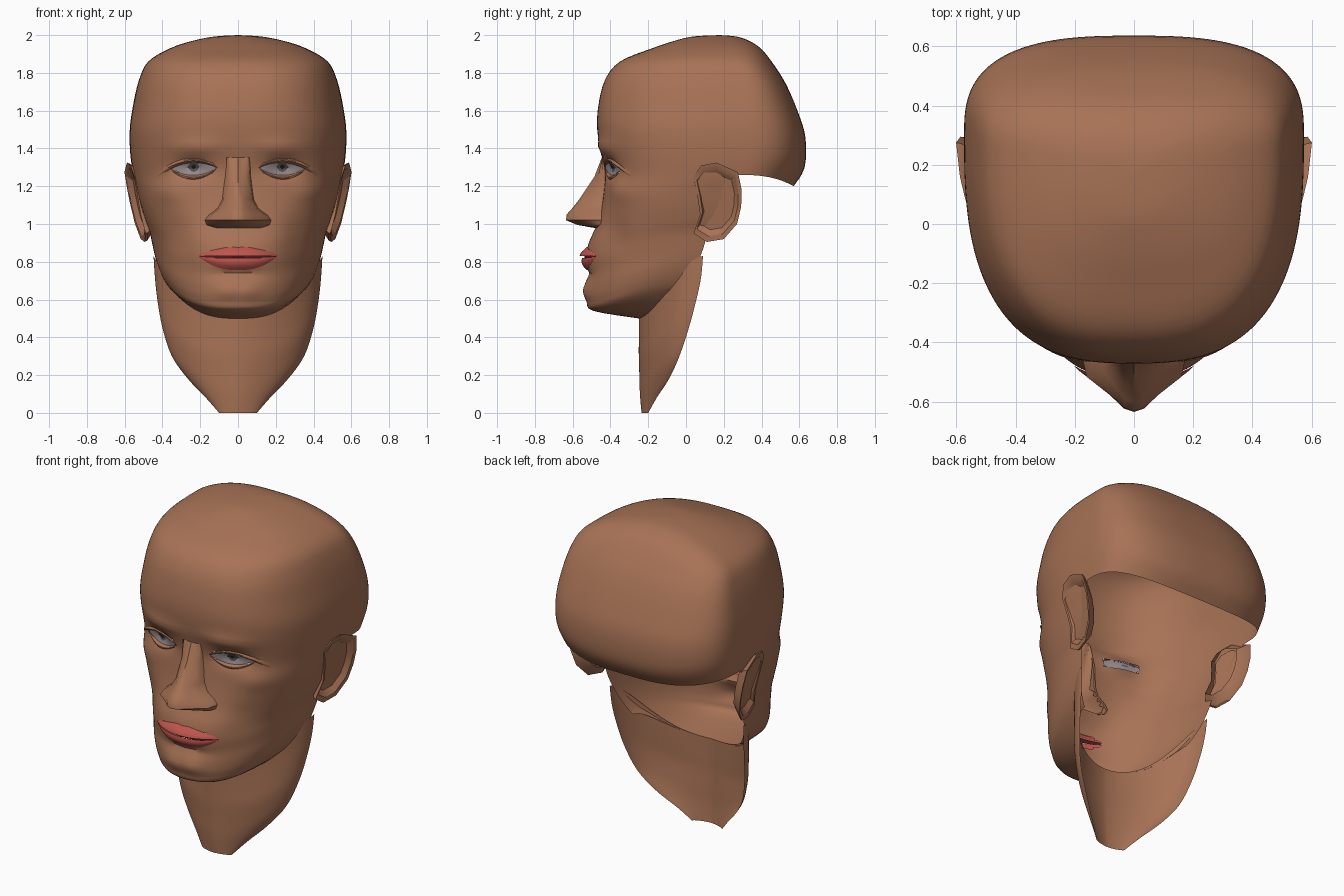
import bpy, bmesh, math
from mathutils import Vector
from mathutils.bvhtree import BVHTree

if "Cube" in bpy.data.objects:
    bpy.data.objects.remove(bpy.data.objects["Cube"])


def material(name, rgb):
    m = bpy.data.materials.new(name)
    m.use_nodes = True
    m.diffuse_color = (*rgb, 1)
    bsdf = m.node_tree.nodes["Principled BSDF"]
    bsdf.inputs["Base Color"].default_value = (*rgb, 1)
    bsdf.inputs["Roughness"].default_value = 0.8
    return m


SKIN = material("brown skin", (0.39, 0.17, 0.092))
LIP = material("lip red", (0.52, 0.09, 0.075))
MOUTH = material("mouth dark red", (0.07, 0.012, 0.012))
EYE = material("eye grey", (0.31, 0.26, 0.28))
IRIS = material("iris grey brown", (0.10, 0.085, 0.085))
PUPIL = material("pupil dark", (0.02, 0.015, 0.015))


def finish(name, bm, mat, angle=35):
    bmesh.ops.remove_doubles(bm, verts=bm.verts, dist=0.0005)
    bmesh.ops.recalc_face_normals(bm, faces=bm.faces)
    me = bpy.data.meshes.new(name)
    bm.to_mesh(me)
    bm.free()
    me.materials.append(mat)
    ob = bpy.data.objects.new(name, me)
    bpy.context.collection.objects.link(ob)
    bpy.ops.object.select_all(action='DESELECT')
    ob.select_set(True)
    bpy.context.view_layer.objects.active = ob
    bpy.ops.object.shade_smooth_by_angle(angle=math.radians(angle))


def skin_rows(bm, rows, closed=False):
    """Join rows of points with quads."""
    vr = [[bm.verts.new(p) for p in r] for r in rows]
    n = len(rows[0])
    for a, b in zip(vr, vr[1:]):
        for i in range(n if closed else n - 1):
            j = (i + 1) % n
            bm.faces.new((a[i], a[j], b[j], b[i]))
    return vr


def smooth_rows(keys, steps=4):
    """Pass a smooth curve through each column of the key rows."""
    out = []
    for i in range(len(keys) - 1):
        p0, p1, p2 = keys[max(i - 1, 0)], keys[i], keys[i + 1]
        p3 = keys[min(i + 2, len(keys) - 1)]
        for s in range(steps):
            t = s / steps
            out.append([0.5 * (2 * b + (c - a) * t + (2 * a - 5 * b + 4 * c - d) * t * t
                               + (3 * b - a - 3 * c + d) * t ** 3)
                        for a, b, c, d in zip(p0, p1, p2, p3)])
    return out + [list(keys[-1])]


# Head sections: front z, side z, front y, half width, side y, squareness
HEAD = [
    (2.00, 2.00, 0.18, 0.0, 0.18, 2.0), (1.993, 1.993, 0.04, 0.12, 0.19, 2.2),
    (1.97, 1.97, -0.06, 0.24, 0.20, 2.4), (1.93, 1.93, -0.18, 0.36, 0.22, 2.6),
    (1.86, 1.86, -0.35, 0.475, 0.25, 2.7), (1.76, 1.76, -0.43, 0.525, 0.28, 2.7),
    (1.62, 1.62, -0.465, 0.557, 0.30, 2.7), (1.50, 1.50, -0.47, 0.573, 0.30, 2.75),
    (1.38, 1.38, -0.45, 0.571, 0.30, 2.75), (1.27, 1.26, -0.43, 0.555, 0.27, 2.75),
    (1.18, 1.18, -0.435, 0.535, 0.21, 2.75), (1.08, 1.10, -0.45, 0.515, 0.17, 2.65),
    (0.99, 1.02, -0.475, 0.49, 0.13, 2.45), (0.90, 0.96, -0.515, 0.468, 0.11, 2.25),
    (0.82, 0.90, -0.53, 0.455, 0.10, 2.15), (0.74, 0.84, -0.525, 0.442, 0.08, 2.1),
    (0.66, 0.78, -0.53, 0.425, 0.055, 2.1), (0.59, 0.72, -0.525, 0.40, 0.03, 2.1),
    (0.54, 0.67, -0.49, 0.37, 0.01, 2.05), (0.50, 0.65, -0.25, 0.35, 0.0, 1.8)]
# Neck sections in the same terms
NECK = [
    (0.50, 0.83, -0.25, 0.447, 0.09, 1.7), (0.45, 0.72, -0.25, 0.44, 0.08, 1.7),
    (0.38, 0.60, -0.25, 0.427, 0.055, 1.7), (0.30, 0.45, -0.25, 0.40, 0.015, 1.7),
    (0.20, 0.30, -0.247, 0.35, -0.035, 1.6), (0.12, 0.18, -0.245, 0.265, -0.09, 1.6),
    (0.05, 0.08, -0.24, 0.17, -0.155, 1.6), (0.0, 0.0, -0.235, 0.10, -0.20, 1.6)]
# Back of the skull for the first ten sections: rear y, rear z
BACK = [(0.18, 2.0), (0.27, 1.992), (0.34, 1.967), (0.40, 1.925), (0.457, 1.855),
        (0.527, 1.745), (0.59, 1.60), (0.632, 1.46), (0.628, 1.30), (0.57, 1.20)]
# Relief on the face: x, z, spread x, spread z, push in y (mirrored)
RELIEF = [(0.24, 1.295, 0.09, 0.045, 0.045), (0.22, 1.41, 0.15, 0.035, -0.02),
          (0.38, 1.17, 0.09, 0.06, -0.02), (0.32, 0.92, 0.08, 0.10, 0.022),
          (0.05, 0.735, 0.09, 0.022, 0.018), (0.05, 0.645, 0.08, 0.04, -0.018)]
# Nose: height, ridge y, ridge half width, base half width
NOSE = [(1.38, -0.435, 0.03, 0.06), (1.25, -0.485, 0.022, 0.07), (1.13, -0.565, 0.025, 0.085),
        (1.08, -0.605, 0.03, 0.11), (1.05, -0.632, 0.035, 0.155), (1.02, -0.635, 0.035, 0.178),
        (0.995, -0.575, 0.035, 0.17), (0.98, -0.49, 0.03, 0.13)]


def relief(x, z):
    return sum(d * math.exp(-((abs(x) - cx) / sx) ** 2 - ((z - cz) / sz) ** 2)
               for cx, cz, sx, sz, d in RELIEF)


def arc(w, yc, yend, zc, zend, n, lift, cols=68):
    """Half ring from one side, round the middle, to the other side."""
    pts = []
    for i in range(cols + 1):
        a = math.pi * (i / cols - 0.5)
        s, c = math.sin(a), max(math.cos(a), 0.0)
        if i in (0, cols):
            c = 0.0
        x = math.copysign(w * abs(s) ** (2 / n), s)
        pts.append((x, yc + (yend - yc) * c ** (2 / n), zend + (zc - zend) * abs(s) ** lift))
    return pts


def opening(f):
    """True where the eyes, the mouth or the nose replace the skin."""
    p = f.calc_center_median()
    x, z = abs(p.x), p.z
    if p.y > -0.2:
        return False
    if ((x - 0.235) / 0.105) ** 2 + ((z - 1.296) / 0.032) ** 2 < 1:
        return True
    if (x / 0.18) ** 2 + ((z - 0.822) / 0.047) ** 2 < 1:
        return True
    for (z1, _, _, w1), (z0, _, _, w0) in zip(NOSE, NOSE[1:]):
        if max(z0, 0.995) <= z <= min(z1, 1.34):
            return x < w0 + (w1 - w0) * (z - z0) / (z1 - z0) - 0.02
    return False


# Open head shell: face and jaw in front, skull behind
bm = bmesh.new()
sections = smooth_rows(HEAD)
front = []
for zf, zb, yf, w, yb, n in sections:
    ring = arc(w, yb, yf, zb, zf, n, 3)
    front.append([(x, y + (relief(x, z) if y < 0 else 0), z) for x, y, z in ring])
skin_rows(bm, front)
skin_rows(bm, [arc(s[3], s[4], y, s[1], z, 2.8, 2)
               for s, (y, z) in zip(sections, smooth_rows(BACK))])
bm.normal_update()
surface = BVHTree.FromBMesh(bm)
bmesh.ops.delete(bm, geom=[f for f in bm.faces if opening(f)], context='FACES')
finish("head", bm, SKIN, 40)

# Open neck shell tucked under the jaw
bm = bmesh.new()
skin_rows(bm, [arc(w, yb, yf, zb, zf, n, 3) for zf, zb, yf, w, yb, n in smooth_rows(NECK)])
finish("neck", bm, SKIN, 40)


def face_y(x, z):
    hit = surface.ray_cast(Vector((x, -2, z)), Vector((0, 1, 0)))[0]
    return hit.y if hit else -0.3


# Nose
bm = bmesh.new()
nose = []
for z, y, rw, bw in NOSE:
    base = face_y(bw, z) + 0.01
    side = [(bw, base), (bw * 0.9, base + (y - base) * 0.4),
            (rw + bw * 0.25, base + (y - base) * 0.72), (rw, y + 0.012)]
    nose.append([(-x, q, z) for x, q in side] + [(0, y, z)]
                + [(x, q, z) for x, q in reversed(side)])
skin_rows(bm, nose)
finish("nose", bm, SKIN, 45)


def hump(u):
    return max(math.sin(math.pi * u), 0.0) ** 0.75


def swell(v):
    return math.sin(math.pi * v)


def patch(name, mat, x0, x1, top, bottom, off, bulge=0.0, shape=swell, nx=16, nz=4):
    """Thin plate that follows the face between two edge curves of u = 0..1."""
    bm = bmesh.new()
    rows = []
    for i in range(nx + 1):
        u = i / nx
        x = x0 + (x1 - x0) * u
        row = []
        for k in range(nz + 1):
            v = k / nz
            z = bottom(u) + (top(u) - bottom(u)) * v
            row.append((x, face_y(x, z) - off - bulge * shape(v) * hump(u), z))
        rows.append(row)
    skin_rows(bm, rows)
    finish(name, bm, mat)


# Eyes with irises, pupils and lids
for side, s in (("left", 1), ("right", -1)):
    patch(side + "_eye", EYE, s * 0.12, s * 0.35,
          lambda u: 1.297 + 0.038 * hump(u), lambda u: 1.295 - 0.038 * hump(u), 0.006, 0.008)
    for part, mat, r, off in (("iris", IRIS, 0.030, 0.016), ("pupil", PUPIL, 0.013, 0.021)):
        patch(side + "_" + part, mat, s * (0.235 - r), s * (0.235 + r),
              lambda u: 1.303 + 0.9 * r * hump(u), lambda u: 1.303 - 0.9 * r * hump(u),
              off, 0.002, nx=8)
    patch(side + "_upper_lid", SKIN, s * 0.11, s * 0.42,
          lambda u: 1.30 + 0.062 * hump(u) - 0.03 * u, lambda u: 1.295 + 0.036 * hump(u) - 0.045 * u * u,
          0.007, 0.018)
    patch(side + "_lower_lid", SKIN, s * 0.115, s * 0.36,
          lambda u: 1.295 - 0.036 * hump(u), lambda u: 1.293 - 0.057 * hump(u), 0.006, 0.01)


# Lips, fullest where they meet, with a dark line between them
def off_centre(u):
    return abs(2 * u - 1)


patch("upper_lip", LIP, -0.205, 0.205,
      lambda u: 0.834 + 0.052 * (1 - off_centre(u)) ** 0.6 - 0.010 * max(0, 1 - 5 * off_centre(u)),
      lambda u: 0.832 - 0.001 * hump(u), 0.004, 0.030,
      lambda v: math.cos(math.pi / 2 * v), 24)
patch("lower_lip", LIP, -0.20, 0.20, lambda u: 0.826 - 0.007 * hump(u),
      lambda u: 0.822 - 0.066 * (1 - off_centre(u) ** 2.5), 0.004, 0.020,
      lambda v: math.sin(math.pi * 0.7 * v), 24)
patch("mouth_line", MOUTH, -0.205, 0.205, lambda u: 0.835 + 0.004 * hump(u),
      lambda u: 0.824 - 0.012 * hump(u), 0.004, 0.004, nx=24, nz=2)

# Ears: rim outline in y, z with a hollow bowl
EAR = [(0.04, 1.25), (0.08, 1.31), (0.16, 1.325), (0.275, 1.275), (0.295, 1.18), (0.292, 1.09),
       (0.27, 1.0), (0.20, 0.92), (0.11, 0.905), (0.04, 0.95), (0.075, 1.05), (0.06, 1.15)]
for side, s in (("left", 1), ("right", -1)):
    bm = bmesh.new()
    rings = []
    for scale, inset in ((0.72, 0.06), (0.97, 0.015), (1.0, 0.0), (0.86, 0.003), (0.70, 0.03)):
        ring = []
        for y, z in EAR:
            y, z = 0.165 + (y - 0.165) * scale, 1.12 + (z - 1.12) * scale
            ring.append((s * (0.483 + 0.2 * (y - 0.04) + 0.2 * (z - 0.92) - inset), y, z))
        rings.append(ring)
    vr = skin_rows(bm, rings, closed=True)
    bm.faces.new(vr[-1])
    finish(side + "_ear", bm, SKIN, 30)
